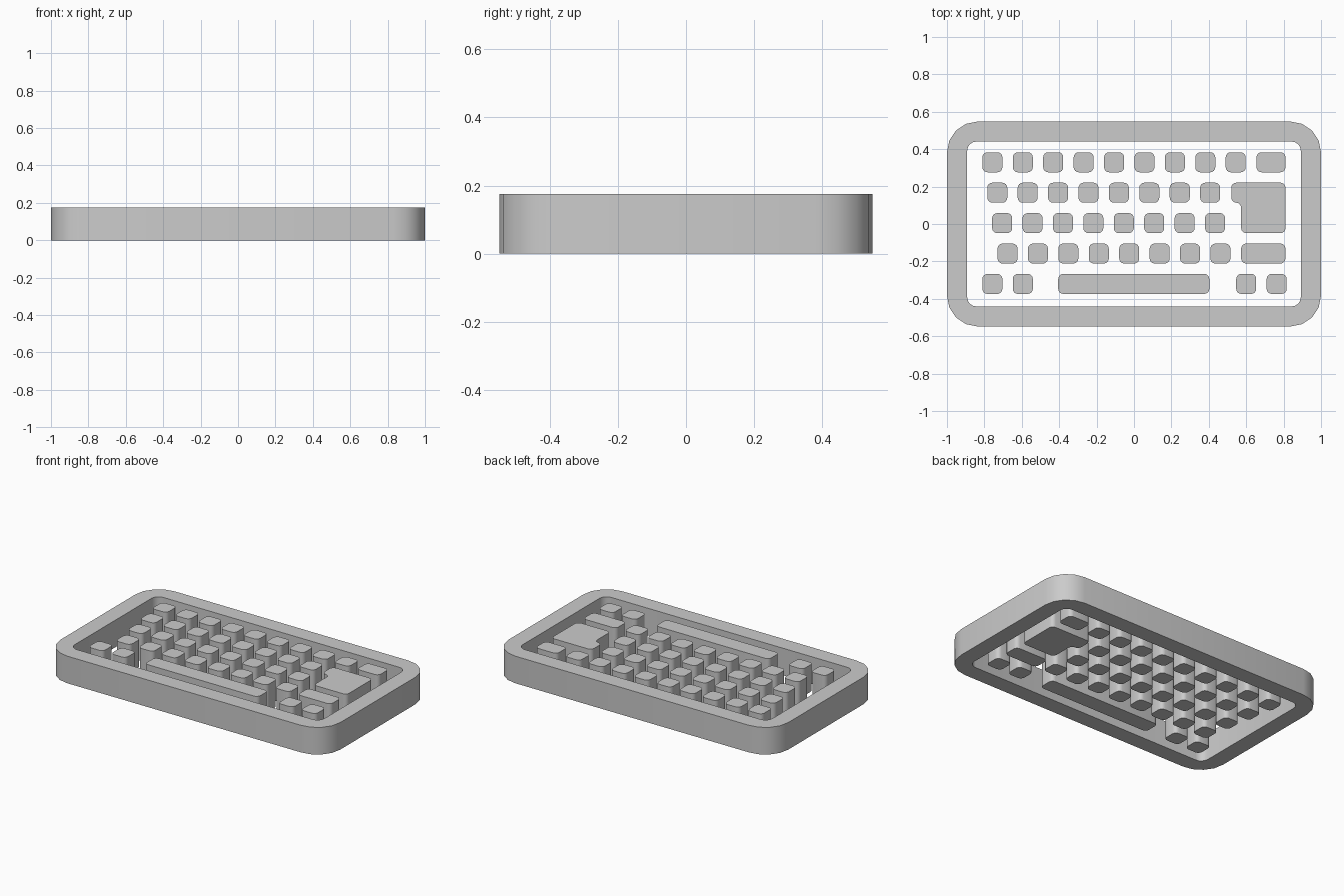
import bpy
import bmesh
from math import sin, cos, pi, radians
from mathutils import Vector

cube = bpy.data.objects.get("Cube")
if cube:
    bpy.data.objects.remove(cube, do_unlink=True)

HEIGHT = 0.175
KEY = 0.107       # key side length
PITCH = 0.1626    # distance between key centres
ROW_Y = [0.33 - PITCH * i for i in range(5)]

grey = bpy.data.materials.new("plain_grey")
grey.use_nodes = True
grey.diffuse_color = (0.6, 0.6, 0.6, 1)
grey.node_tree.nodes["Principled BSDF"].inputs["Base Color"].default_value = (0.6, 0.6, 0.6, 1)
parts = []


def rounded(corners, radius, steps=4):
    """Outline with every corner, outward or inward, turned into an arc."""
    points = []
    for i, corner in enumerate(corners):
        p = Vector(corner)
        d1 = (p - Vector(corners[i - 1])).normalized()
        d2 = (Vector(corners[(i + 1) % len(corners)]) - p).normalized()
        centre = p + radius * (d2 - d1)
        for s in range(steps + 1):
            a = pi / 2 * s / steps
            points.append(centre + radius * (d1 * sin(a) - d2 * cos(a)))
    return points


def rectangle(x0, x1, y0, y1):
    return [(x0, y0), (x1, y0), (x1, y1), (x0, y1)]


def make_object(name, bm):
    bmesh.ops.recalc_face_normals(bm, faces=bm.faces)
    mesh = bpy.data.meshes.new(name)
    bm.to_mesh(mesh)
    bm.free()
    mesh.materials.append(grey)
    obj = bpy.data.objects.new(name, mesh)
    bpy.context.collection.objects.link(obj)
    parts.append(obj)


def ring(bm, outline, z):
    return [bm.verts.new((p.x, p.y, z)) for p in outline]


def make_key(name, corners):
    bm = bmesh.new()
    outline = rounded(corners, 0.027)
    low, high = ring(bm, outline, 0), ring(bm, outline, HEIGHT)
    bm.faces.new(low[::-1])
    bm.faces.new(high)
    for i in range(len(low)):
        bm.faces.new((low[i - 1], low[i], high[i], high[i - 1]))
    make_object(name, bm)


def wide_key(name, x0, x1, row):
    make_key(name, rectangle(x0, x1, ROW_Y[row] - KEY / 2, ROW_Y[row] + KEY / 2))


# Open frame: outer and inner walls joined by flat rims
bm = bmesh.new()
outer = rounded(rectangle(-1, 1, -0.548, 0.548), 0.165)
inner = rounded(rectangle(-0.892, 0.892, -0.441, 0.441), 0.05)
loops = [ring(bm, outer, 0), ring(bm, outer, HEIGHT),
         ring(bm, inner, HEIGHT), ring(bm, inner, 0)]
for k in range(4):
    a, b = loops[k - 1], loops[k]
    for i in range(len(a)):
        bm.faces.new((a[i - 1], a[i], b[i], b[i - 1]))
make_object("frame", bm)

# Square keys: row, first centre, count
for row, start, count in [(0, -0.757, 9), (1, -0.731, 8), (2, -0.705, 8),
                          (3, -0.676, 8), (4, -0.757, 2), (4, 0.6, 2)]:
    for i in range(count):
        x = start + PITCH * i
        wide_key(f"key_row_{row + 1}_{i + 1}", x - KEY / 2, x + KEY / 2, row)

# Wide keys
wide_key("backspace_key", 0.655, 0.81, 0)
wide_key("shift_key", 0.573, 0.81, 3)
wide_key("space_bar", -0.405, 0.403, 4)

# L-shaped enter key
bottom = ROW_Y[2] - KEY / 2
step = ROW_Y[1] - KEY / 2
top = ROW_Y[1] + KEY / 2
make_key("enter_key", [(0.573, bottom), (0.81, bottom), (0.81, top),
                       (0.52, top), (0.52, step), (0.573, step)])

# Smooth corners, sharp rims
bpy.ops.object.select_all(action="DESELECT")
for obj in parts:
    obj.select_set(True)
bpy.context.view_layer.objects.active = parts[0]
bpy.ops.object.shade_smooth_by_angle(angle=radians(35))
